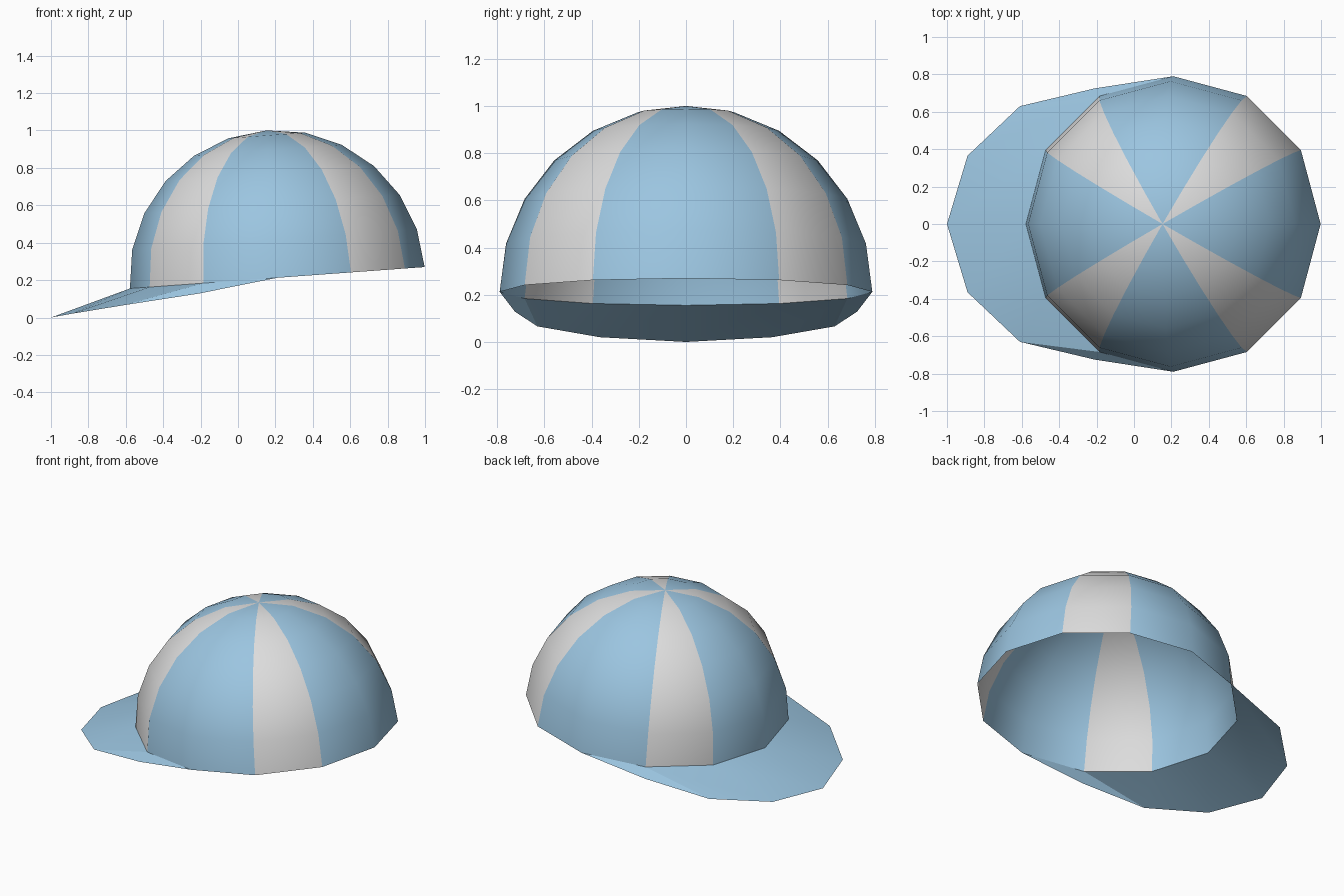
import bpy, bmesh, math
from mathutils import Matrix, Vector

if "Cube" in bpy.data.objects:
    bpy.data.objects.remove(bpy.data.objects["Cube"])

R, SIDES, RINGS = 0.79, 12, 6
TILT = math.atan2(0.115, 1.58)
PLACE = Matrix.Translation((0.21, 0, 0.2125)) @ Matrix.Rotation(-TILT, 4, 'Y')


def material(name, rgb):
    m = bpy.data.materials.new(name)
    m.diffuse_color = (*rgb, 1)
    m.use_nodes = True
    m.node_tree.nodes["Principled BSDF"].inputs["Base Color"].default_value = m.diffuse_color
    return m


blue = material("light blue", (0.33, 0.56, 0.75))
white = material("off white", (0.72, 0.72, 0.72))


def dome_point(ring, side):
    lat, lon = math.radians(15 * ring), math.tau * side / SIDES
    return PLACE @ Vector((R * math.cos(lat) * math.cos(lon),
                           R * math.cos(lat) * math.sin(lon),
                           R * math.sin(lat)))


def finish(bm, name, mats, angle):
    me = bpy.data.meshes.new(name)
    bm.to_mesh(me)
    bm.free()
    for m in mats:
        me.materials.append(m)
    ob = bpy.data.objects.new(name, me)
    bpy.context.collection.objects.link(ob)
    bpy.ops.object.select_all(action='DESELECT')
    ob.select_set(True)
    bpy.context.view_layer.objects.active = ob
    bpy.ops.object.shade_smooth_by_angle(angle=math.radians(angle))
    return ob


# Crown: open tilted half sphere, every third panel white
bm = bmesh.new()
rings = [[bm.verts.new(dome_point(r, s)) for s in range(SIDES)] for r in range(RINGS)]
pole = bm.verts.new(dome_point(RINGS, 0))
for s in range(SIDES):
    t = (s + 1) % SIDES
    for r in range(RINGS):
        if r < RINGS - 1:
            f = bm.faces.new((rings[r][s], rings[r][t], rings[r + 1][t], rings[r + 1][s]))
        else:
            f = bm.faces.new((rings[r][s], rings[r][t], pole))
        f.material_index = 1 if s % 3 == 1 else 0
finish(bm, "crown", [blue, white], 40)

# Brim: single sheet from the crown rim to a drooping outer edge
half = [(-0.21, 0.725, 0.128), (-0.61, 0.63, 0.066), (-0.89, 0.365, 0.02)]
outline = half + [(-1, 0, 0)] + [(x, -y, z) for x, y, z in reversed(half)]
bm = bmesh.new()
inner = [bm.verts.new(dome_point(0, s)) for s in range(3, 10)]
outer = [bm.verts.new(p) for p in outline]
bm.faces.new((inner[0], inner[1], outer[0]))
bm.faces.new((inner[6], outer[6], inner[5]))
bm.faces.new((inner[1], outer[1], outer[0]))
bm.faces.new((inner[5], outer[6], outer[5]))
for i in range(1, 5):
    bm.faces.new((inner[i], inner[i + 1], outer[i + 1], outer[i]))
bmesh.ops.recalc_face_normals(bm, faces=bm.faces)
if sum(f.normal.z for f in bm.faces) < 0:
    bmesh.ops.reverse_faces(bm, faces=bm.faces)
finish(bm, "brim", [blue], 30)
